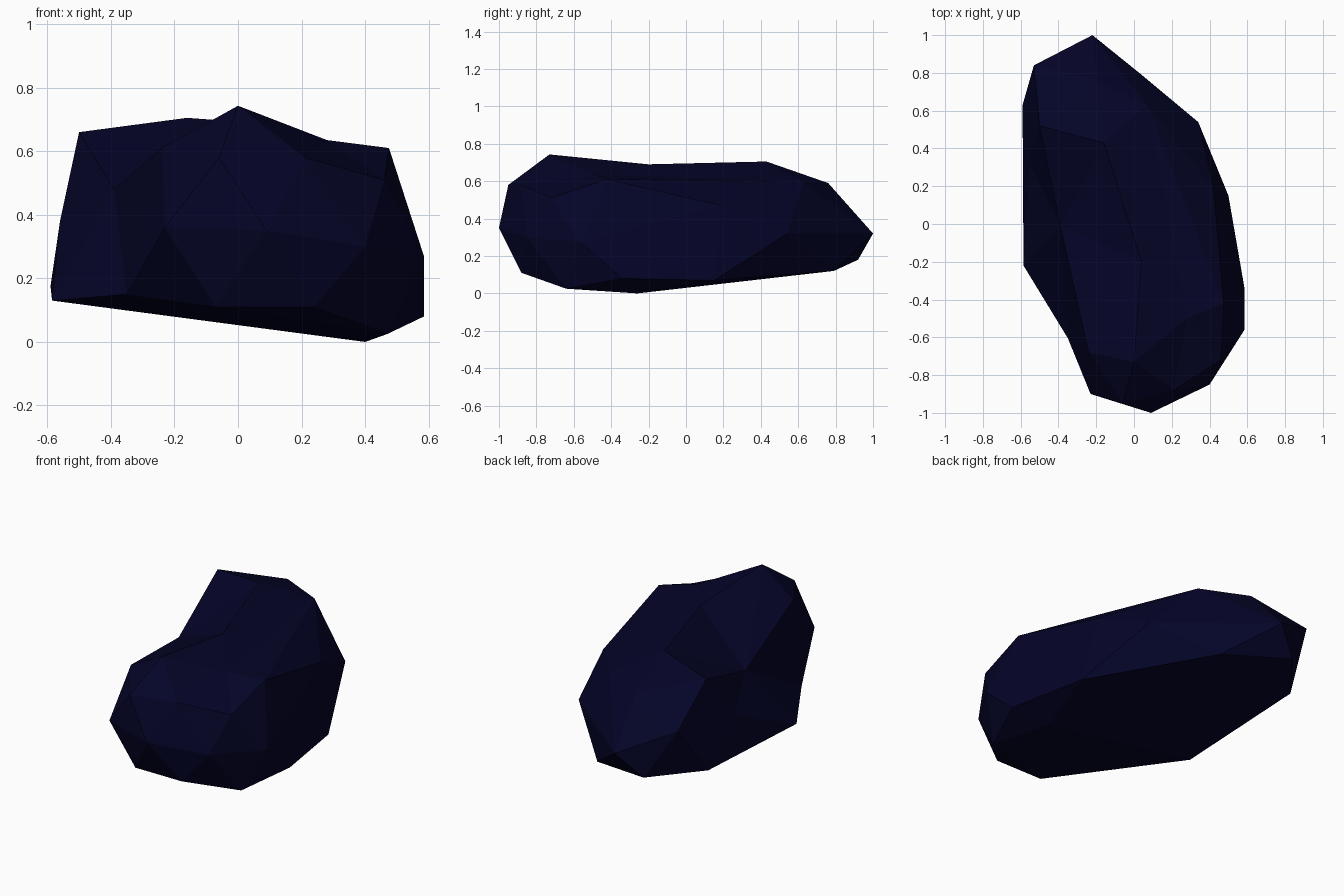
import bpy, bmesh
from mathutils import Vector

if "Cube" in bpy.data.objects:
    bpy.data.objects.remove(bpy.data.objects["Cube"])

# Corner points of the rock, grouped from the underside to the crown
base = [(.40, -.26, 0), (.47, -.64, .025), (.585, -.34, .08), (.50, .15, .07),
        (.24, -.88, .11), (-.07, -.88, .11), (-.585, -.22, .13),
        (-.59, .63, .175), (-.36, .92, .18), (.04, .79, .12)]
belt = [(-.23, -.90, .36), (.09, -1.0, .35), (.40, -.85, .30), (.585, -.56, .27),
        (.34, .54, .32), (-.22, 1.0, .32), (-.53, .84, .47), (-.56, .33, .38)]
crown = [(-.06, -.95, .58), (.21, -.88, .58), (.46, -.72, .51), (.475, -.42, .61),
         (.42, .19, .47), (.07, .63, .595), (-.20, .76, .59), (-.16, .43, .705),
         (-.50, .52, .66), (-.24, -.68, .61), (0, -.73, .743)]

# Dented corners: final position and the outward push used while hulling
dents = [((-.39, -.01, .48), (-.10, 0, .28)),
         ((.04, -.20, .69), (0, 0, .12)),
         ((.28, -.50, .635), (0, 0, .14)),
         ((-.35, -.605, .15), (-.12, -.02, .02))]

bm = bmesh.new()
for p in base + belt + crown:
    bm.verts.new(p)
dent_verts = [(bm.verts.new(Vector(p) + Vector(push)), p) for p, push in dents]

# Faceted skin, then press the dents in
bmesh.ops.convex_hull(bm, input=bm.verts[:])
for v, p in dent_verts:
    v.co = p
loose = [v for v in bm.verts if not v.link_faces]
bmesh.ops.delete(bm, geom=loose, context='VERTS')
bmesh.ops.recalc_face_normals(bm, faces=bm.faces[:])

mesh = bpy.data.meshes.new("rock")
bm.to_mesh(mesh)
bm.free()
rock = bpy.data.objects.new("rock", mesh)
bpy.context.collection.objects.link(rock)

# Dark navy stone
stone = bpy.data.materials.new("dark navy stone")
stone.diffuse_color = (.0013, .0013, .021, 1)
stone.use_nodes = True
stone.node_tree.nodes["Principled BSDF"].inputs["Base Color"].default_value = stone.diffuse_color
mesh.materials.append(stone)
